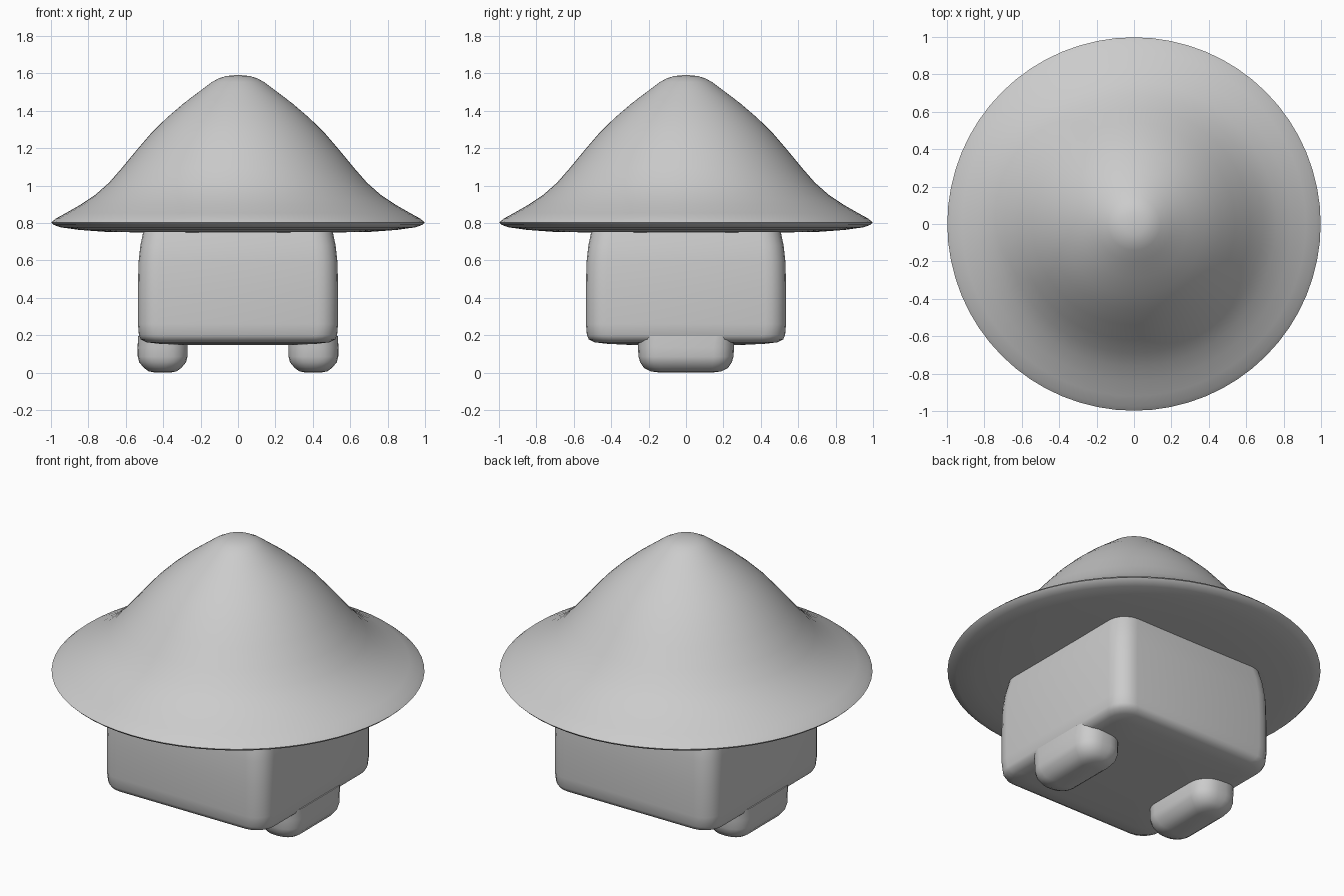
import bpy, bmesh, math

if "Cube" in bpy.data.objects:
    bpy.data.objects.remove(bpy.data.objects["Cube"])


def finish(name, bm, angle=50):
    bmesh.ops.recalc_face_normals(bm, faces=bm.faces)
    mesh = bpy.data.meshes.new(name)
    bm.to_mesh(mesh)
    bm.free()
    ob = bpy.data.objects.new(name, mesh)
    bpy.context.collection.objects.link(ob)
    bpy.context.view_layer.objects.active = ob
    ob.select_set(True)
    bpy.ops.object.shade_smooth_by_angle(angle=math.radians(angle))
    ob.select_set(False)
    return ob


def loft(bm, rings):
    """Bridge closed rings of points and cap both ends."""
    loops = [[bm.verts.new(p) for p in ring] for ring in rings]
    n = len(loops[0])
    for a, b in zip(loops, loops[1:]):
        for i in range(n):
            j = (i + 1) % n
            bm.faces.new((a[i], a[j], b[j], b[i]))
    bm.faces.new(loops[0][::-1])
    bm.faces.new(loops[-1])


def rounded_rect(cx, z, hx, hy, r, steps=5):
    pts = []
    for k, (sx, sy) in enumerate([(1, 1), (-1, 1), (-1, -1), (1, -1)]):
        for i in range(steps + 1):
            a = math.pi / 2 * (k + i / steps)
            pts.append((cx + sx * (hx - r) + r * math.cos(a),
                        sy * (hy - r) + r * math.sin(a), z))
    return pts


def circle(r, z, n=64):
    return [(r * math.cos(math.tau * i / n), r * math.sin(math.tau * i / n), z)
            for i in range(n)]


# Conical roof cap with flared brim
profile = [(0.02, 1.59), (0.06, 1.586), (0.10, 1.575), (0.14, 1.553),
           (0.20, 1.508), (0.29, 1.44), (0.38, 1.363), (0.46, 1.285),
           (0.54, 1.192), (0.62, 1.095), (0.69, 1.015), (0.76, 0.953),
           (0.84, 0.899), (0.92, 0.853), (0.975, 0.823), (0.998, 0.803),
           (0.985, 0.79), (0.95, 0.777), (0.85, 0.763), (0.70, 0.752),
           (0.40, 0.748)]
bm = bmesh.new()
loft(bm, [circle(r, z) for r, z in profile])
finish("cap_roof", bm, 70)

# Boxy body with soft edges
bm = bmesh.new()
body = [(0.148, 0.30, 0.05), (0.154, 0.42, 0.08), (0.162, 0.49, 0.10),
        (0.178, 0.52, 0.11), (0.20, 0.53, 0.11), (0.26, 0.535, 0.11),
        (0.45, 0.535, 0.11), (0.59, 0.532, 0.11), (0.68, 0.522, 0.11),
        (0.76, 0.505, 0.11)]
loft(bm, [rounded_rect(0, z, h, h, r) for z, h, r in body])
finish("body", bm, 60)

# Pair of stubby feet
foot = [(0.005, 0.04, 0.14, 0.035), (0.012, 0.075, 0.19, 0.065),
        (0.03, 0.10, 0.225, 0.085), (0.06, 0.125, 0.245, 0.10),
        (0.09, 0.133, 0.254, 0.105), (0.14, 0.134, 0.257, 0.11),
        (0.20, 0.131, 0.26, 0.10)]
for side, name in ((-1, "left_foot"), (1, "right_foot")):
    bm = bmesh.new()
    loft(bm, [rounded_rect(side * 0.403, z, hx, hy, r) for z, hx, hy, r in foot])
    bmesh.ops.translate(bm, verts=bm.verts, vec=(0, 0, -0.005))
    finish(name, bm, 60)
